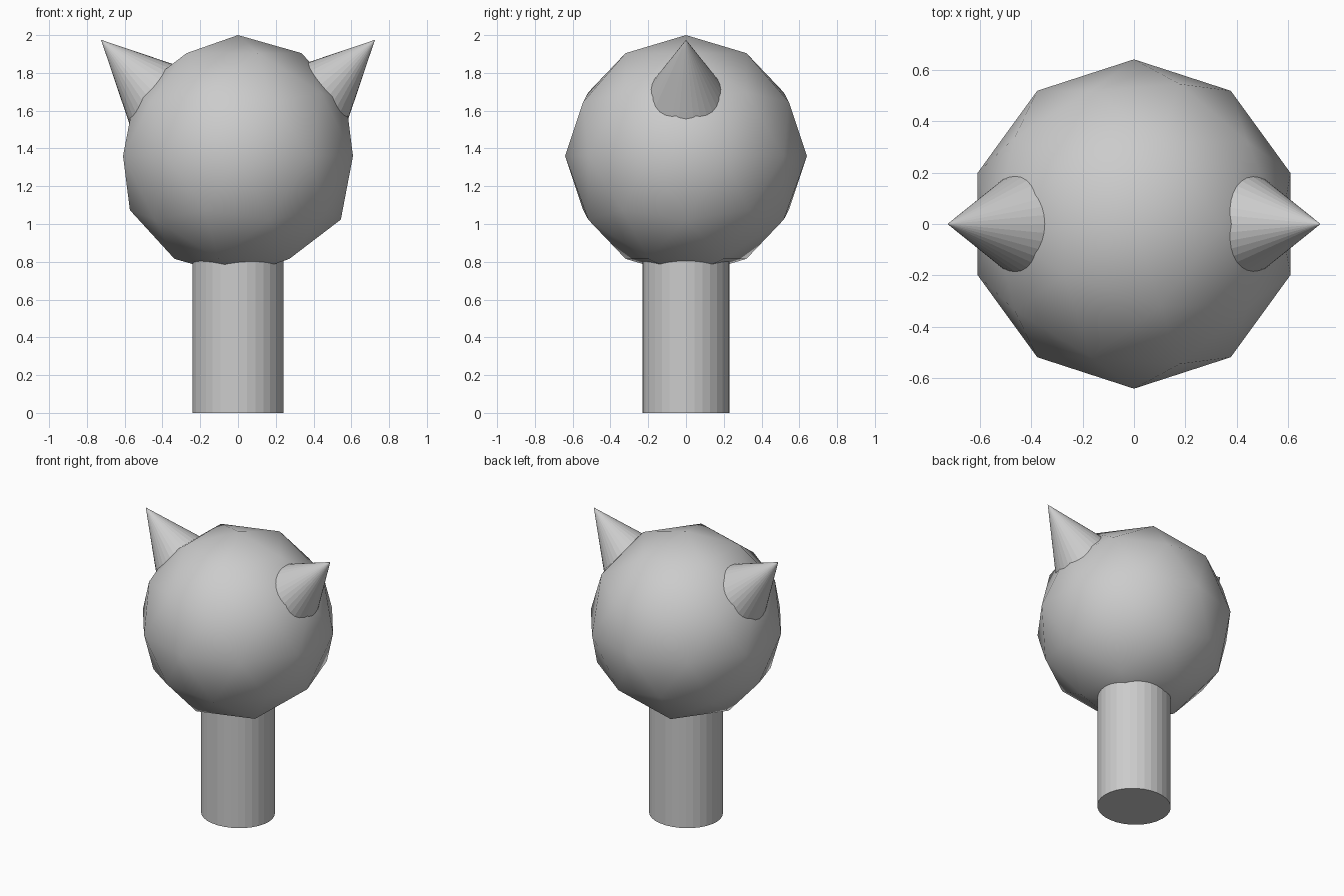
import bpy
from math import radians, sin, cos

if "Cube" in bpy.data.objects:
    bpy.data.objects.remove(bpy.data.objects["Cube"])

# Neck: slightly oval faceted column, top buried in the head
bpy.ops.mesh.primitive_cylinder_add(vertices=32, radius=1, depth=1, location=(0, 0, 0.5))
neck = bpy.context.object
neck.name = "neck"
neck.scale = (0.241, 0.231, 1.0)

# Head: low-poly ball, smooth shaded
bpy.ops.mesh.primitive_ico_sphere_add(subdivisions=2, radius=0.64, location=(0, 0, 1.36))
head = bpy.context.object
head.name = "head"
bpy.ops.object.shade_smooth()

# Ears: cones tilted 45 degrees outwards, placed by their tips
TILT, DEPTH = radians(45), 0.5
for side, name in ((-1, "left_ear"), (1, "right_ear")):
    x = 0.725 - sin(TILT) * DEPTH / 2
    z = 1.975 - cos(TILT) * DEPTH / 2
    bpy.ops.mesh.primitive_cone_add(vertices=32, radius1=0.248, radius2=0, depth=DEPTH,
                                    location=(side * x, 0, z),
                                    rotation=(0, side * TILT, 0))
    bpy.context.object.name = name
